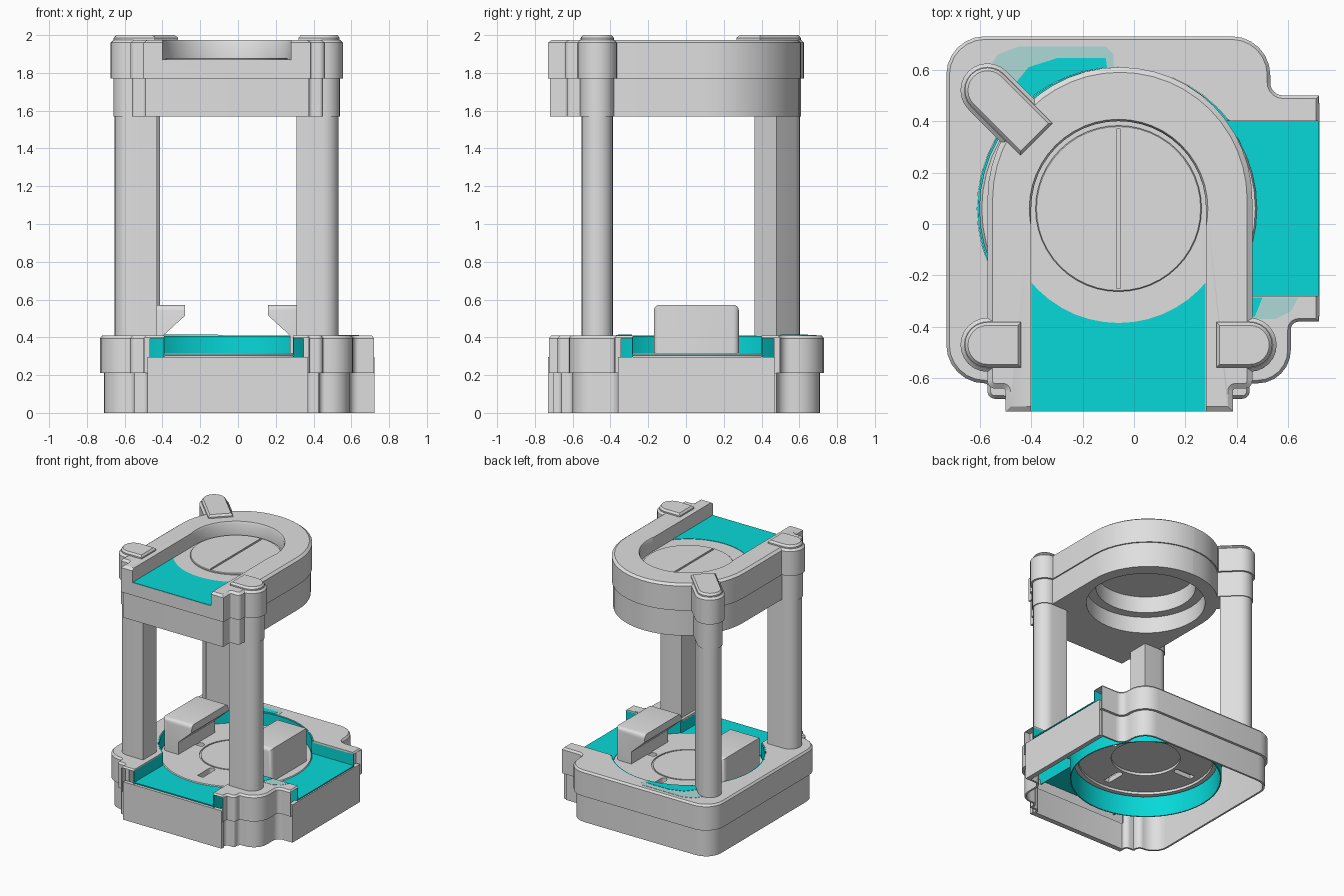
import bpy, bmesh, math
from mathutils import Vector

if "Cube" in bpy.data.objects:
    bpy.data.objects.remove(bpy.data.objects["Cube"])


def material(name, rgb):
    m = bpy.data.materials.new(name)
    m.use_nodes = True
    m.diffuse_color = (*rgb, 1)
    m.node_tree.nodes["Principled BSDF"].inputs["Base Color"].default_value = (*rgb, 1)
    return m


GREY = material("light grey", (0.74, 0.74, 0.74))
TEAL = material("teal", (0.002, 0.69, 0.69))
PALE = material("pale teal", (0.42, 0.70, 0.68))
CX, CY = -0.06, 0.06
parts = []


def loft(name, outline, levels, mat=GREY):
    """Stack rings of an outline; levels are (z, inset)."""
    bm = bmesh.new()
    rings = [[bm.verts.new((x, y, z)) for x, y in outline(o)] for z, o in levels]
    for a, b in zip(rings, rings[1:]):
        for i in range(len(a)):
            j = (i + 1) % len(a)
            bm.faces.new((a[i], a[j], b[j], b[i]))
    bm.faces.new(rings[0][::-1])
    bm.faces.new(rings[-1])
    bmesh.ops.recalc_face_normals(bm, faces=bm.faces)
    me = bpy.data.meshes.new(name)
    bm.to_mesh(me)
    bm.free()
    me.materials.append(mat)
    ob = bpy.data.objects.new(name, me)
    bpy.context.collection.objects.link(ob)
    parts.append(ob)
    return ob


def rounded(corners, n=6):
    """Right-angled outline with filleted corners, given counter-clockwise."""
    def outline(o):
        pts, out = [Vector(c[:2]) for c in corners], []
        for i, p in enumerate(pts):
            a = (pts[i - 1] - p).normalized()
            b = (pts[(i + 1) % len(pts)] - p).normalized()
            side = 1 if b.x * a.y - b.y * a.x > 0 else -1
            r = max(corners[i][2] - side * o, 0.001)
            c = p + (a + b) * (side * o + r)
            for k in range(n + 1):
                t = math.pi / 2 * k / n
                out.append(c - b * r * math.cos(t) - a * r * math.sin(t))
        return out
    return outline


def circle(r, x=CX, y=CY, n=48):
    return lambda o: [(x + (r - o) * math.cos(2 * math.pi * k / n),
                       y + (r - o) * math.sin(2 * math.pi * k / n)) for k in range(n)]


def pill(x, y, angle, r, length):
    """Half-round outer end at x, y and a square end in the angle direction."""
    def outline(o):
        d = Vector((math.cos(angle), math.sin(angle)))
        s, c, q = Vector((-d.y, d.x)), Vector((x, y)), r - o
        arc = [c + s * q * math.cos(t) - d * q * math.sin(t)
               for t in (math.pi * k / 12 for k in range(13))]
        return arc + [c + d * (length - o) - s * q, c + d * (length - o) + s * q]
    return outline


def box(name, x0, x1, y0, y1, z0, z1, mat=GREY):
    return loft(name, lambda o: [(x0, y0), (x1, y0), (x1, y1), (x0, y1)], [(z0, 0), (z1, 0)], mat)


def freeze(ob):
    dg = bpy.context.evaluated_depsgraph_get()
    ob.data = bpy.data.meshes.new_from_object(ob.evaluated_get(dg))
    ob.modifiers.clear()


def cut(ob, *cutters):
    for c in cutters:
        m = ob.modifiers.new("cut", 'BOOLEAN')
        m.operation, m.object, m.solver = 'DIFFERENCE', c, 'EXACT'
    freeze(ob)
    for c in cutters:
        parts.remove(c)
        bpy.data.objects.remove(c)
    return ob


def chute_boxes():
    return [box("cutter", -0.39, 0.29, -1, 0, 0.29, 1), box("cutter", 0, 1, -0.28, 0.40, 0.29, 1)]


# Base shell, open underneath, with round well, two chutes and open rail ends
base_outline = rounded([
    (-0.5, -0.725, 0), (0.38, -0.725, 0), (0.38, -0.68, 0.005), (0.45, -0.68, 0.03),
    (0.45, -0.62, 0.01), (0.61, -0.62, 0.13), (0.61, -0.38, 0.03), (0.72, -0.38, 0),
    (0.72, 0.5, 0), (0.53, 0.5, 0.05), (0.53, 0.73, 0.15), (-0.73, 0.73, 0.15),
    (-0.73, -0.62, 0.15), (-0.57, -0.62, 0.01), (-0.57, -0.68, 0.03), (-0.5, -0.68, 0.005)])
base = loft("base_shell", base_outline,
            [(0, 0.02), (0.21, 0.02), (0.21, 0), (0.395, 0), (0.41, 0.012)])
cut(base, loft("cutter", base_outline, [(-0.1, 0.035), (0.395, 0.035)]),
    loft("cutter", circle(0.55), [(0.2, 0), (1, 0)]), *chute_boxes(),
    box("cutter", -0.494, 0.374, -1, -0.68, 0.212, 0.398),
    box("cutter", 0.67, 1, -0.374, 0.494, 0.212, 0.398))
box("front_chute_plate", -0.48, 0.37, -0.73, -0.70, 0, 0.295)
box("side_chute_plate", 0.69, 0.722, -0.36, 0.47, 0, 0.295)

# Teal well wall, chute floors and chute sides
well = loft("well_wall", circle(0.549), [(0.1, 0), (0.408, 0)], TEAL)
cut(well, loft("cutter", circle(0.54), [(0, 0), (1, 0)]), *chute_boxes())
chute = [box("front_chute_floor", -0.39, 0.29, -0.72, -0.3, 0.302, 0.31, TEAL),
         box("side_chute_floor", 0.3, 0.72, -0.28, 0.40, 0.302, 0.31, TEAL)]
for x in (-0.396, 0.29):
    chute.append(box("front_chute_side", x, x + 0.006, -0.72, -0.3, 0.26, 0.40, TEAL))
for y in (-0.286, 0.40):
    chute.append(box("side_chute_side", 0.3, 0.715, y, y + 0.006, 0.26, 0.40, TEAL))
for ob in chute:
    cut(ob, loft("cutter", circle(0.538), [(0, 0), (1, 0)]))

# Painted patches on the base top
patches = [
    ("rear_patch_pale", [(-0.57, 0.5), (-0.08, 0.5), (-0.08, 0.66), (-0.11, 0.69), (-0.45, 0.69), (-0.53, 0.66), (-0.57, 0.6)], 0.412, PALE),
    ("rear_patch", [(-0.5, 0.5), (-0.09, 0.5), (-0.11, 0.645), (-0.3, 0.645), (-0.41, 0.61)], 0.414, TEAL),
    ("side_patch_pale", [(0.4, -0.37), (0.55, -0.37), (0.61, -0.34), (0.64, -0.285), (0.4, -0.285)], 0.412, PALE),
    ("side_patch", [(0.4, -0.36), (0.47, -0.36), (0.5, -0.285), (0.4, -0.285)], 0.414, TEAL)]
for name, pts, z, mat in patches:
    ob = loft(name, lambda o, p=pts: p, [(0.409, 0), (z, 0)], mat)
    cut(ob, loft("cutter", circle(0.55), [(0, 0), (1, 0)]))

# Turntable with hub recess, hub ring and four radial slots
table = loft("turntable", circle(0.54), [(0.255, 0.015), (0.3, 0.015), (0.3, 0), (0.316, 0.008)])
hub_groove = loft("cutter", circle(0.258), [(0.308, 0), (0.5, 0)])
cut(hub_groove, loft("cutter", circle(0.247), [(0, 0), (1, 0)]))
slots = []
for k in range(4):
    a = k * math.pi / 2
    slots.append(loft("cutter", pill(CX + 0.3 * math.cos(a), CY + 0.3 * math.sin(a), a, 0.025, 0.14),
                      [(0, 0), (1, 0)]))
cut(table, loft("cutter", circle(0.49), [(0, 0), (0.275, 0)]),
    loft("cutter", circle(0.25), [(0, 0), (0.295, 0)]), hub_groove, *slots)

# Two facing jaws with an undercut grip and rounded outer corners
jaw_profile = [(0.22, 0.572), (0.22, 0.515), (0.335, 0.41), (0.335, 0.31), (0.47, 0.31), (0.47, 0.572)]
for name, s in (("left_jaw", 1), ("right_jaw", -1)):
    jaw = loft(name, lambda o: [(x, z) for x, z in jaw_profile], [(-0.17, 0), (0.28, 0)])
    bm = bmesh.new()
    bm.from_mesh(jaw.data)
    for v in bm.verts:
        x, z, y = v.co
        v.co = (CX + s * x, y, z)
    bmesh.ops.recalc_face_normals(bm, faces=bm.faces)
    sides = [e for e in bm.edges if all(abs(v.co.x - CX) > 0.46 for v in e.verts)
             and min(v.co.z for v in e.verts) < 0.4 < max(v.co.z for v in e.verts)]
    ends = [e for e in bm.edges if all(v.co.z > 0.57 for v in e.verts)
            and abs(e.verts[0].co.y - e.verts[1].co.y) < 0.01]
    bmesh.ops.bevel(bm, geom=sides + ends, offset=0.03, segments=4, profile=0.5, affect='EDGES')
    bm.to_mesh(jaw.data)
    bm.free()

# Three posts with sockets and caps
posts = [("front_right", -0.57, -0.47, 0, 0.12, 0.13),
         ("front_left", 0.45, -0.47, math.pi, 0.12, 0.13),
         ("rear", -0.57, 0.52, -math.pi / 4, 0.2, 0.27)]
for name, x, y, a, socket, cap in posts:
    loft(name + "_post", pill(x, y, a, 0.083, 0.14), [(0.4, 0), (1.6, 0)])
    loft(name + "_socket", pill(x, y, a, 0.105, socket),
         [(1.57, 0.015), (1.77, 0.015), (1.77, 0), (1.96, 0), (1.975, 0.015)])
    loft(name + "_cap", pill(x, y, a, 0.088, cap), [(1.9, 0), (1.985, 0), (2.0, 0.012)])

# Upper housing: horseshoe body, stepped bore below, recessed tray above
lid_outline = rounded([
    (-0.5, -0.73, 0), (0.385, -0.73, 0), (0.385, -0.64, 0.01), (0.46, -0.64, 0.03),
    (0.46, 0.61, 0.514), (-0.57, 0.61, 0.514), (-0.57, -0.64, 0.03), (-0.5, -0.64, 0.01)], 12)
lid = loft("upper_housing", lid_outline,
           [(1.57, 0.01), (1.77, 0.01), (1.77, 0), (1.96, 0), (1.975, 0.02)])
cut(lid, box("cutter", -0.40, 0.28, -1, CY, 1.868, 3),
    loft("cutter", circle(0.34), [(1.868, 0), (1.96, 0), (2.0, -0.02)]),
    loft("cutter", circle(0.43), [(1, 0), (1.70, 0)]),
    loft("cutter", circle(0.36), [(1, 0), (1.83, 0)]))

# Split disc in the tray
disc = loft("tray_disc", circle(0.323), [(1.86, 0), (1.876, 0), (1.88, 0.004)])
cut(disc, box("cutter", CX - 0.008, CX + 0.008, -0.25, 0.37, 1.87, 2))

# Teal tray mouth, ending in an arc
mouth = box("tray_mouth", -0.398, 0.278, -0.728, -0.2, 1.866, 1.871, TEAL)
cut(mouth, loft("cutter", circle(0.445), [(1, 0), (3, 0)]))

bpy.ops.object.select_all(action='DESELECT')
for ob in parts:
    ob.select_set(True)
bpy.context.view_layer.objects.active = base
bpy.ops.object.shade_smooth_by_angle(angle=math.radians(30))
